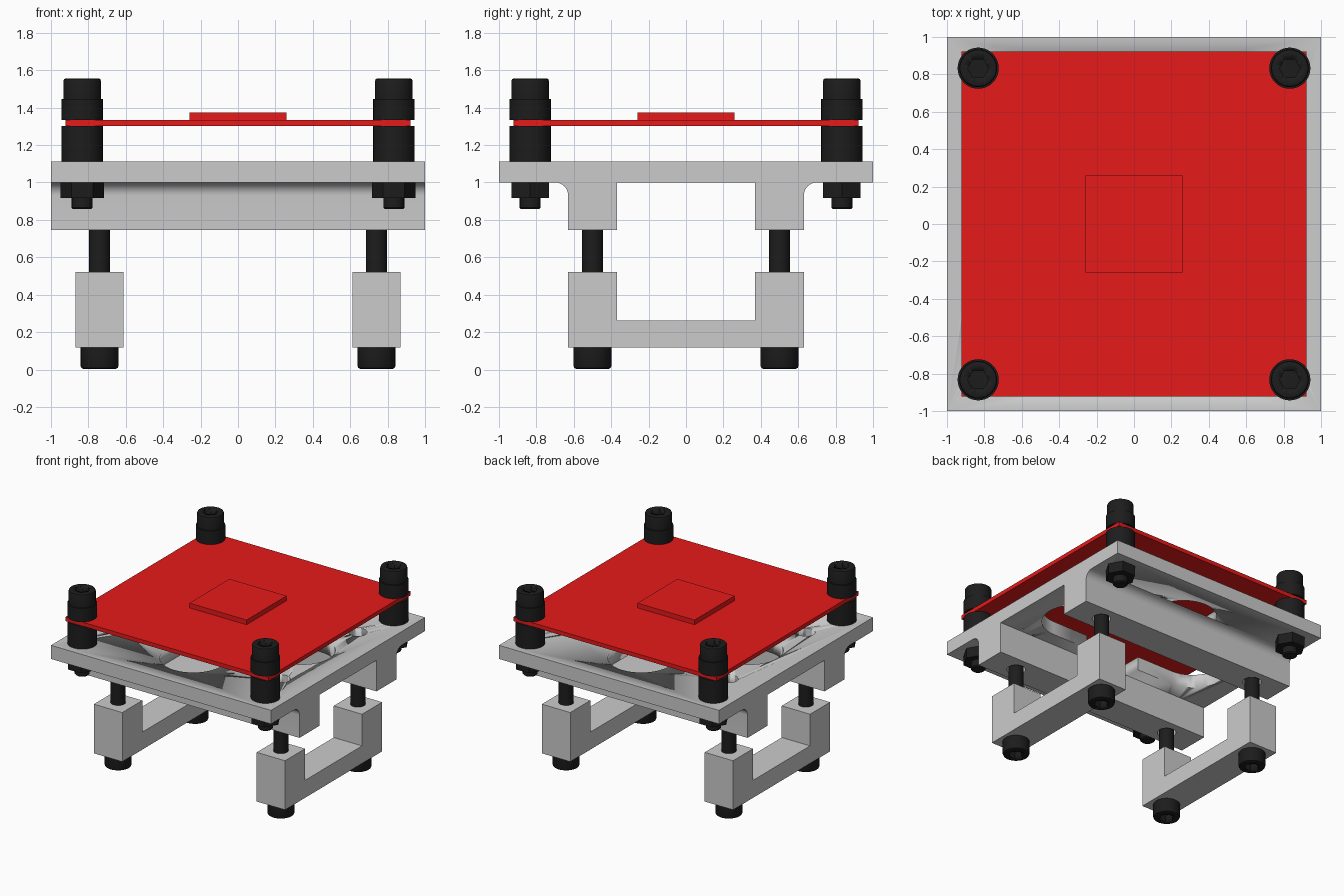
import bpy, bmesh, math
from math import sin, cos, pi

if "Cube" in bpy.data.objects:
    bpy.data.objects.remove(bpy.data.objects["Cube"])


def material(name, rgb):
    m = bpy.data.materials.new(name)
    m.diffuse_color = (*rgb, 1)
    m.use_nodes = True
    m.node_tree.nodes["Principled BSDF"].inputs["Base Color"].default_value = m.diffuse_color
    return m


RED = material("red", (0.8, 0.01, 0.01))
BLACK = material("black", (0.012, 0.012, 0.012))


def prism(name, pts, lo, hi, axis="z", mat=None):
    """Extrude a 2D outline along z (pts = x,y) or along x (pts = y,z)."""
    bm = bmesh.new()
    place = (lambda a, b: (a, b, lo)) if axis == "z" else (lambda a, b: (lo, a, b))
    face = bm.faces.new([bm.verts.new(place(a, b)) for a, b in pts])
    new = bmesh.ops.extrude_face_region(bm, geom=[face])["geom"]
    step = (0, 0, hi - lo) if axis == "z" else (hi - lo, 0, 0)
    bmesh.ops.translate(bm, vec=step, verts=[v for v in new if isinstance(v, bmesh.types.BMVert)])
    return finish(name, bm, mat)


def lathe(name, profile, mat=None, n=40):
    """Revolve (radius, z) points around z."""
    bm = bmesh.new()
    verts = [bm.verts.new((r, 0, z)) for r, z in profile]
    edges = [bm.edges.new(p) for p in zip(verts, verts[1:])]
    bmesh.ops.spin(bm, geom=verts + edges, cent=(0, 0, 0), axis=(0, 0, 1), angle=2 * pi, steps=n)
    bmesh.ops.remove_doubles(bm, verts=bm.verts, dist=1e-4)
    return finish(name, bm, mat)


def finish(name, bm, mat):
    bmesh.ops.recalc_face_normals(bm, faces=bm.faces)
    me = bpy.data.meshes.new(name)
    bm.to_mesh(me)
    bm.free()
    ob = bpy.data.objects.new(name, me)
    bpy.context.collection.objects.link(ob)
    if mat:
        me.materials.append(mat)
    activate(ob)
    bpy.ops.object.shade_smooth_by_angle(angle=math.radians(30))
    return ob


def activate(ob):
    bpy.ops.object.select_all(action="DESELECT")
    ob.select_set(True)
    bpy.context.view_layer.objects.active = ob


def cut(ob, cutter):
    m = ob.modifiers.new("cut", "BOOLEAN")
    m.operation, m.object, m.solver = "DIFFERENCE", cutter, "EXACT"
    activate(ob)
    bpy.ops.object.modifier_apply(modifier=m.name)
    bpy.data.objects.remove(cutter)


def rect(x0, x1, y0, y1):
    return [(x0, y0), (x1, y0), (x1, y1), (x0, y1)]


def ngon(r, n, cx=0, cy=0):
    return [(cx + r * cos(2 * pi * i / n), cy + r * sin(2 * pi * i / n)) for i in range(n)]


def four(ob, d_x, d_y):
    """Place an object and three linked copies at the four corners."""
    for i, (sx, sy) in enumerate([(-1, -1), (1, -1), (1, 1), (-1, 1)]):
        o = ob if i == 0 else ob.copy()
        if i:
            bpy.context.collection.objects.link(o)
        o.location = (sx * d_x, sy * d_y, 0)


# base plate with a cross of two rounded slots
plate = prism("base_plate", rect(-1, 1, -1, 1), 1.0, 1.112)
R, C = 0.25, 0.58
slot = [(s * (C + 0) + R * cos(a), R * sin(a))
        for s, off in ((1, -pi / 2), (-1, pi / 2))
        for a in [off + pi * i / 20 for i in range(21)]]
cut(plate, prism("slot_x", slot, 0.9, 1.2))
cut(plate, prism("slot_y", [(-y, x) for x, y in slot], 0.9, 1.2))

# rails under the plate, outer side filleted into it
rails = []
fillet = [(0.70 - 0.07 * sin(a), 0.93 + 0.07 * cos(a)) for a in [pi / 2 * i / 10 for i in range(11)]]
section = [(0.37, 1.0)] + fillet + [(0.63, 0.745), (0.37, 0.745)]
for s, side in ((-1, "front"), (1, "back")):
    rails.append(prism(side + "_rail", [(s * y, z) for y, z in section], -1, 1, "x"))

# bolt holes through plate and rails
for sx in (-1, 1):
    for rail, sy in zip(rails, (-1, 1)):
        for ob in (plate, rail):
            cut(ob, prism("hole", ngon(0.07, 32, sx * 0.74, sy * 0.5), 0.6, 1.3))

# U-shaped clamps
u = [(-0.63, 0.118), (0.63, 0.118), (0.63, 0.522), (0.37, 0.522),
     (0.37, 0.262), (-0.37, 0.262), (-0.37, 0.522), (-0.63, 0.522)]
for x, side in ((-0.74, "left"), (0.74, "right")):
    prism(side + "_clamp", u, x - 0.129, x + 0.129, "x")


# socket head bolts
def bolt(name, top, under, end):
    d = 1 if top > under else -1
    ob = lathe(name, [(0, top), (0.088, top), (0.097, top - 0.004 * d), (0.101, top - 0.014 * d),
                      (0.101, under), (0.056, under), (0.056, end + 0.008 * d),
                      (0.048, end), (0, end)], BLACK)
    cut(ob, prism("socket", ngon(0.055, 6), top - 0.055, top + 0.055))
    return ob


four(bolt("clamp_bolt", 0.004, 0.118, 0.86), 0.74, 0.5)
four(bolt("top_bolt", 1.556, 1.445, 0.857), 0.833, 0.833)


# spacers below and above the red board
def tube(name, z0, z1):
    return lathe(name, [(0.05, z0), (0.11, z0), (0.11, z1), (0.05, z1), (0.05, z0)], BLACK)


four(tube("lower_spacer", 1.112, 1.302), 0.833, 0.833)
four(tube("upper_spacer", 1.334, 1.446), 0.833, 0.833)

# hex nuts with chamfered lower corners
nut = prism("nut", ngon(0.116, 6), 0.917, 1.0, mat=BLACK)
four(nut, 0.833, 0.833)

# red board and chip
prism("board", rect(-0.923, 0.923, -0.923, 0.923), 1.302, 1.335, mat=RED)
prism("chip", rect(-0.26, 0.26, -0.26, 0.26), 1.335, 1.374, mat=RED)
